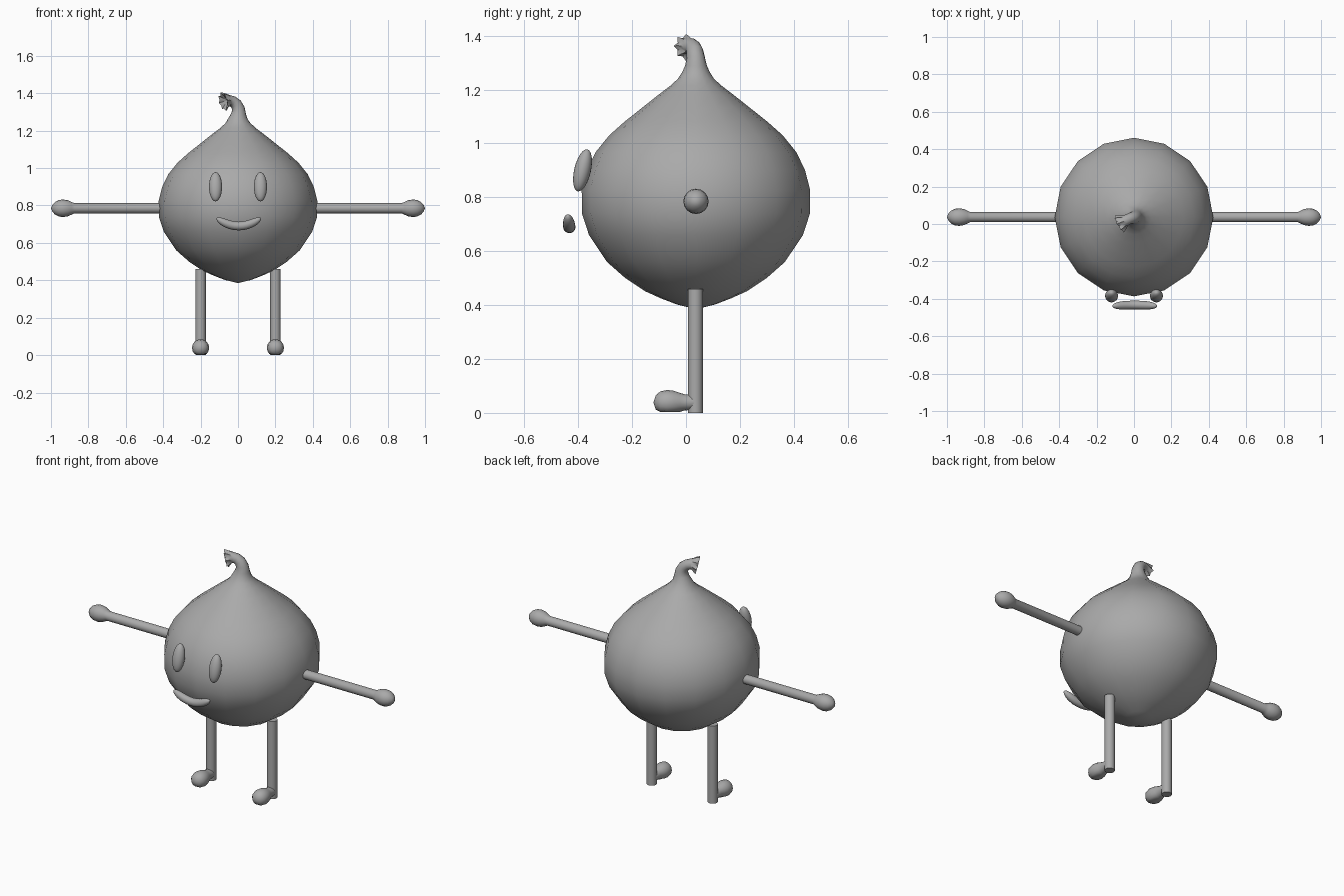
import bpy, bmesh, math
from mathutils import Vector

if "Cube" in bpy.data.objects:
    bpy.data.objects.remove(bpy.data.objects["Cube"], do_unlink=True)

grey = bpy.data.materials.new("plain grey")
grey.use_nodes = True
COLOUR = (0.4, 0.4, 0.4, 1)
grey.diffuse_color = COLOUR
grey.node_tree.nodes["Principled BSDF"].inputs["Base Color"].default_value = COLOUR

MID_Y = 0.037


def finish(obj, name, angle=45):
    obj.name = name
    obj.data.name = name
    obj.data.materials.append(grey)
    bpy.ops.object.select_all(action="DESELECT")
    obj.select_set(True)
    bpy.context.view_layer.objects.active = obj
    bpy.ops.object.shade_smooth_by_angle(angle=math.radians(angle))
    return obj


def tube(name, stations, sides=16, ref=(0, 1, 0), flat=1.0, dish=0.0,
         ruffled=0, floor=None, angle=45):
    """Loft rings of (centre, radius); flat scales the ring along ref,
    dish hollows the far end and ruffled pleats that many last rings."""
    bm = bmesh.new()
    centres = [Vector(c) for c, r in stations]
    last = len(stations) - 1
    rings = []
    for i, (c, r) in enumerate(stations):
        t = (centres[min(i + 1, last)] - centres[max(i - 1, 0)]).normalized()
        u = Vector(ref)
        u = (u - t * u.dot(t)).normalized()
        v = t.cross(u)
        pleat = 0.16 if i > last - ruffled else 0
        ring = []
        for k in range(sides):
            a = math.tau * k / sides
            rr = r * (1 + pleat * (-1) ** k)
            p = centres[i] + u * (rr * flat * math.cos(a)) + v * (rr * math.sin(a))
            if floor is not None:
                p.z = max(p.z, floor)
            ring.append(bm.verts.new(p))
        rings.append(ring)
        if i == last:
            tip = bm.verts.new(centres[i] - t * dish)
    base = bm.verts.new(centres[0])
    for k in range(sides):
        n = (k + 1) % sides
        for a, b in zip(rings, rings[1:]):
            bm.faces.new((a[k], a[n], b[n], b[k]))
        bm.faces.new((base, rings[0][n], rings[0][k]))
        bm.faces.new((tip, rings[-1][k], rings[-1][n]))
    bmesh.ops.remove_doubles(bm, verts=bm.verts, dist=0.0002)
    bmesh.ops.recalc_face_normals(bm, faces=bm.faces)
    mesh = bpy.data.meshes.new(name)
    bm.to_mesh(mesh)
    bm.free()
    obj = bpy.data.objects.new(name, mesh)
    bpy.context.collection.objects.link(obj)
    return finish(obj, name, angle)


# Body: bulb profile (height, radius) running on into a bent, pleated stem
bulb = [(0.385, 0), (0.402, 0.07), (0.425, 0.13), (0.452, 0.19), (0.5, 0.262),
        (0.56, 0.33), (0.66, 0.397), (0.74, 0.423), (0.826, 0.424), (0.9, 0.405),
        (0.967, 0.373), (1.03, 0.322), (1.08, 0.266), (1.13, 0.203),
        (1.18, 0.14), (1.215, 0.094), (1.24, 0.067), (1.265, 0.051)]
stem = [((0.003, MID_Y, 1.29), 0.04), ((0.002, 0.036, 1.318), 0.034),
        ((-0.01, 0.033, 1.342), 0.031), ((-0.028, 0.027, 1.356), 0.029),
        ((-0.047, 0.018, 1.361), 0.03), ((-0.064, 0.008, 1.359), 0.037),
        ((-0.078, 0.0, 1.355), 0.045)]
tube("body", [((0, MID_Y, z), r) for z, r in bulb] + stem,
     dish=0.025, ruffled=2, angle=50)

# Arms with bulb hands, legs and feet
arm = [(0.36, 0.027), (0.875, 0.027), (0.89, 0.034), (0.91, 0.043), (0.935, 0.047),
       (0.958, 0.044), (0.978, 0.034), (0.992, 0.019), (1.0, 0)]
foot = [(0.035, 0.027), (-0.005, 0.03), (-0.025, 0.036), (-0.045, 0.043),
        (-0.07, 0.046), (-0.095, 0.041), (-0.112, 0.027), (-0.121, 0)]
for side, s in (("left", 1), ("right", -1)):
    tube(side + "_arm", [((s * x, MID_Y, 0.785), r) for x, r in arm])
    tube(side + "_leg", [((s * 0.2, 0.035, z), 0.028) for z in (0, 0.24, 0.46)])
    tube(side + "_foot", [((s * 0.2, y, 0.039), r) for y, r in foot],
         ref=(0, 0, 1), floor=0.003, angle=60)

    # Eyes: tall ovals leaning back with the body
    bpy.ops.mesh.primitive_uv_sphere_add(
        segments=20, ring_count=12, radius=1, location=(s * 0.12, -0.384, 0.9),
        rotation=(math.radians(-13), 0, 0))
    eye = bpy.context.object
    eye.scale = (0.035, 0.031, 0.08)
    finish(eye, side + "_eye")

# Mouth: smiling crescent that tapers to rounded ends
smile = []
for i in range(17):
    q = -math.cos(math.pi * i / 16)
    smile.append(((0.004 + 0.118 * q, -0.439 + 0.006 * (1 - q * q), 0.69 + 0.043 * q * q),
                  0.023 * (1 - q ** 4) ** 0.5))
tube("mouth", smile, flat=1.0)
